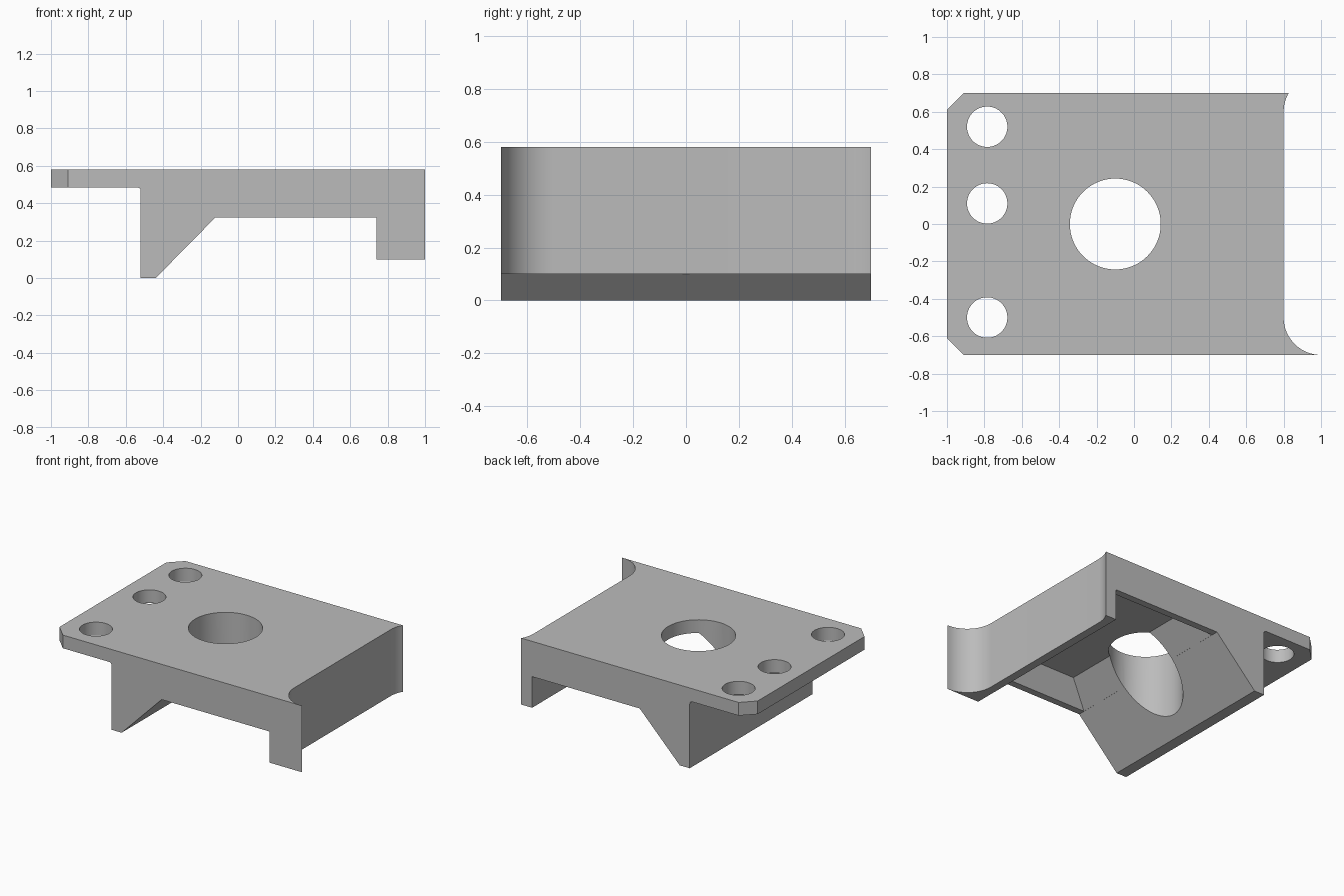
import bpy, bmesh, math

default = bpy.data.objects.get("Cube")
if default:
    bpy.data.objects.remove(default, do_unlink=True)

grey = bpy.data.materials.new("plain_grey")
grey.use_nodes = True
grey.diffuse_color = (0.5, 0.5, 0.5, 1)
grey.node_tree.nodes["Principled BSDF"].inputs["Base Color"].default_value = (0.5, 0.5, 0.5, 1)


def arc(cx, cy, r, start, end, steps):
    """Points along a circular arc, angles in degrees."""
    angles = [math.radians(start + (end - start) * i / steps) for i in range(steps + 1)]
    return [(cx + r * math.cos(a), cy + r * math.sin(a)) for a in angles]


def finish(name, bm):
    bmesh.ops.recalc_face_normals(bm, faces=bm.faces)
    mesh = bpy.data.meshes.new(name)
    bm.to_mesh(mesh)
    bm.free()
    mesh.materials.append(grey)
    obj = bpy.data.objects.new(name, mesh)
    bpy.context.collection.objects.link(obj)
    return obj


def loft(name, first, last):
    """Closed solid between two matching rings of 3D points."""
    bm = bmesh.new()
    a = [bm.verts.new(p) for p in first]
    b = [bm.verts.new(p) for p in last]
    bm.faces.new(a)
    bm.faces.new(b)
    for i in range(len(a)):
        j = (i + 1) % len(a)
        bm.faces.new((a[i], a[j], b[j], b[i]))
    return finish(name, bm)


def upright(name, outline):
    return loft(name, [(x, y, -0.2) for x, y in outline], [(x, y, 0.9) for x, y in outline])


def combine(target, cutter, operation):
    cutter.hide_render = True
    mod = target.modifiers.new(cutter.name, "BOOLEAN")
    mod.operation, mod.solver, mod.object = operation, "EXACT", cutter
    bpy.context.view_layer.objects.active = target
    bpy.ops.object.modifier_apply(modifier=mod.name)
    bpy.data.objects.remove(cutter, do_unlink=True)


# Side profile: flange, wedge foot, raised underside and end leg
profile = [(-1.1, 0.58), (1.1, 0.58), (1.1, 0.10), (0.74, 0.10), (0.74, 0.325),
           (-0.12, 0.325), (-0.44, 0), (-0.52, 0)]
profile += arc(-0.54, 0.465, 0.02, 0, 90, 6) + [(-1.1, 0.485)]
bracket = loft("bracket_body", [(x, -0.9, z) for x, z in profile],
               [(x, 0.9, z) for x, z in profile])

# Plan outline: chamfered flange corners and flared concave end wall
plan = [(-1, 0.61), (-1, -0.61), (-0.91, -0.70)]
plan += arc(1.0, -0.5, 0.2, 270, 180, 20)
plan += arc(1.0, 0.6, 0.2, 180, 150, 8) + [(-0.91, 0.70)]
combine(bracket, upright("plan_outline", plan), "INTERSECT")

# Tapered pocket beneath the plate, its end continuing the wedge slope


def pocket_ring(z, half_width):
    near = -0.1195 + (z - 0.325) * 0.32 / 0.325
    return [(near, -half_width, z), (0.7395, -half_width, z),
            (0.7395, half_width, z), (near, half_width, z)]


combine(bracket, loft("pocket", pocket_ring(0.305, 0.66), pocket_ring(0.485, 0.57)), "DIFFERENCE")

# Large centre bore and three flange holes
for x, y, r in [(-0.1, 0, 0.243), (-0.785, 0.52, 0.108),
                (-0.785, 0.11, 0.108), (-0.785, -0.5, 0.108)]:
    combine(bracket, upright("hole", arc(x, y, r, 0, 360, 64)[:-1]), "DIFFERENCE")

bpy.ops.object.select_all(action="DESELECT")
bracket.select_set(True)
bpy.context.view_layer.objects.active = bracket
bpy.ops.object.shade_smooth_by_angle(angle=math.radians(25))
